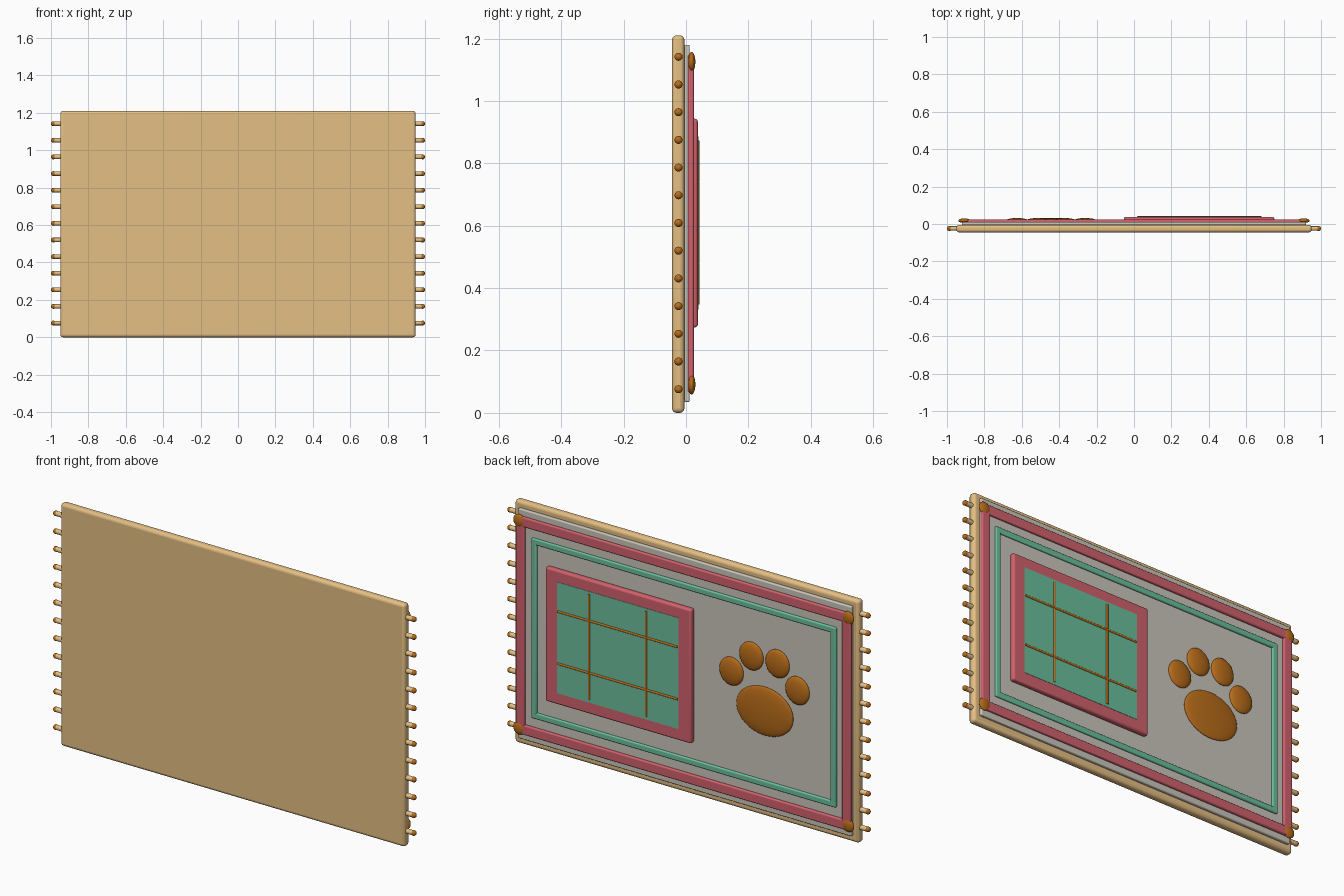
import bpy
from math import pi

if "Cube" in bpy.data.objects:
    bpy.data.objects.remove(bpy.data.objects["Cube"])


def mat(name, rgb):
    m = bpy.data.materials.new(name)
    m.diffuse_color = (*rgb, 1)
    m.use_nodes = True
    m.node_tree.nodes["Principled BSDF"].inputs["Base Color"].default_value = m.diffuse_color
    return m


TAN = mat("tan", (0.78, 0.52, 0.23))
PINK = mat("pink", (0.64, 0.12, 0.15))
GREEN = mat("green", (0.15, 0.52, 0.34))
GOLD = mat("gold", (0.48, 0.15, 0.01))
IVORY = mat("ivory", (0.60, 0.57, 0.50))


def finish(name, m):
    ob = bpy.context.object
    ob.name = name
    ob.data.materials.append(m)
    bpy.ops.object.transform_apply(location=False, rotation=True, scale=True)
    return ob


def box(name, x, y, z, m, bevel=0.0):
    """Box from (min, max) ranges, with optional rounded edges."""
    lo, hi = zip(x, y, z)
    bpy.ops.mesh.primitive_cube_add(size=1, location=[(a + b) / 2 for a, b in zip(lo, hi)])
    bpy.context.object.scale = [b - a for a, b in zip(lo, hi)]
    ob = finish(name, m)
    if bevel:
        mod = ob.modifiers.new("round", "BEVEL")
        mod.width, mod.segments = bevel, 4
    bpy.ops.object.shade_smooth_by_angle(angle=pi / 6)


def blob(name, loc, radii, m, seg=32):
    bpy.ops.mesh.primitive_uv_sphere_add(segments=seg, ring_count=seg // 2, radius=1, location=loc)
    bpy.context.object.scale = radii
    finish(name, m)
    bpy.ops.object.shade_smooth()


def rod(name, loc, radius, length, axis, m):
    rot = (0, pi / 2, 0) if axis == "x" else (0, 0, 0)
    bpy.ops.mesh.primitive_cylinder_add(vertices=16, radius=radius, depth=length, location=loc, rotation=rot)
    finish(name, m)
    bpy.ops.object.shade_smooth_by_angle(angle=pi / 6)


def border(name, hx, z0, z1, w, y, m, bevel):
    """Four bars; hx, z0, z1 are the outer edges, w the bar width."""
    box(name + "_bottom", (-hx, hx), y, (z0, z0 + w), m, bevel)
    box(name + "_top", (-hx, hx), y, (z1 - w, z1), m, bevel)
    box(name + "_left", (-hx, w - hx), y, (z0, z1), m, bevel)
    box(name + "_right", (hx - w, hx), y, (z0, z1), m, bevel)


# Rug base and inner field
box("rug_base", (-0.95, 0.95), (-0.045, -0.005), (0, 1.21), TAN, 0.015)
box("rug_field", (-0.92, 0.92), (-0.006, 0.012), (0.035, 1.18), IVORY, 0.005)

# Borders
border("outer_border", 0.924, 0.066, 1.149, 0.048, (0.006, 0.025), PINK, 0.006)
border("inner_border", 0.84, 0.16, 1.057, 0.03, (0.006, 0.022), GREEN, 0.006)

# Corner studs
for x in (-0.907, 0.907):
    for z in (0.091, 1.125):
        blob("corner_stud", (x, 0.018, z), (0.032, 0.012, 0.032), GOLD)

# Fringe: short cord with a bead on each end
for s in (-1, 1):
    for i in range(13):
        z = 0.076 + i * 0.0888
        rod("fringe_cord", (s * 0.963, -0.024, z), 0.012, 0.05, "x", TAN)
        blob("fringe_bead", (s * 0.987, -0.024, z), (0.013, 0.013, 0.013), GOLD, 16)

# Framed plaid patch
box("patch_frame", (-0.054, 0.75), (0.008, 0.038), (0.274, 0.943), PINK, 0.01)
box("patch_inset", (0.015, 0.685), (0.02, 0.0395), (0.332, 0.886), GREEN)
for s in (-1, 1):
    rod("patch_stripe_vertical", (0.35 + s * 0.157, 0.038, 0.61), 0.006, 0.525, "z", GOLD)
    rod("patch_stripe_horizontal", (0.35, 0.038, 0.61 + s * 0.13), 0.006, 0.66, "x", GOLD)

# Paw motif
blob("paw_pad", (-0.445, 0.014, 0.535), (0.157, 0.018, 0.121), GOLD, 48)
for s in (-1, 1):
    blob("paw_toe_outer", (-0.443 + s * 0.182, 0.014, 0.685), (0.066, 0.018, 0.07), GOLD)
    blob("paw_toe_inner", (-0.443 + s * 0.072, 0.014, 0.79), (0.066, 0.018, 0.07), GOLD)
